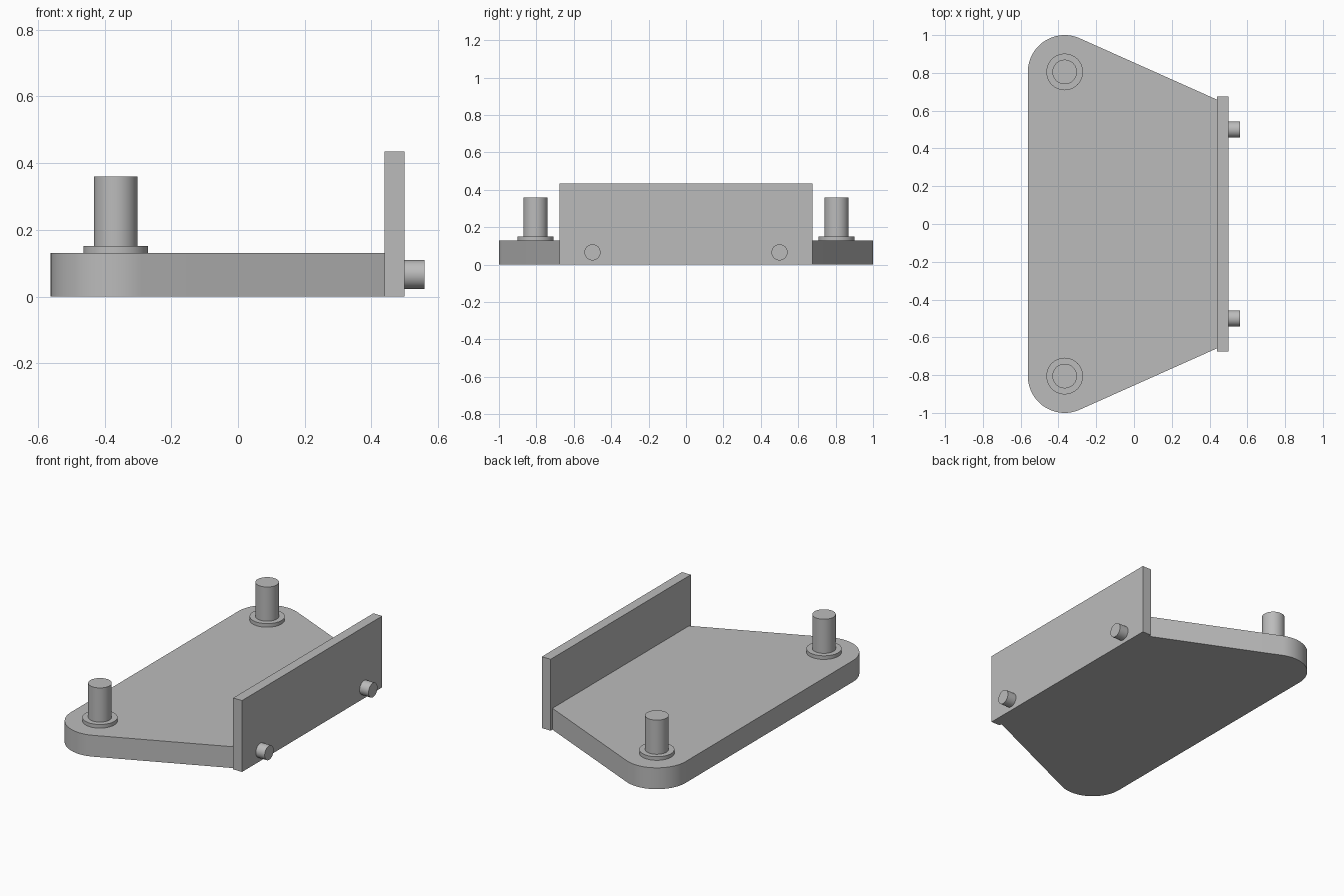
import bpy, bmesh, math
from mathutils import Vector

cube = bpy.data.objects.get("Cube")
if cube:
    bpy.data.objects.remove(cube)

grey = bpy.data.materials.new("plain grey")
grey.use_nodes = True
colour = (0.5, 0.5, 0.5, 1)
grey.diffuse_color = colour
grey.node_tree.nodes["Principled BSDF"].inputs["Base Color"].default_value = colour

THICK = 0.13
POST_X, POST_Y, CORNER_R = -0.367, 0.805, 0.195
WALL_IN, WALL_OUT = 0.44, 0.50


def finish(obj, name, smooth=True):
    obj.name = name
    obj.data.name = name
    obj.data.materials.append(grey)
    if smooth:
        bpy.ops.object.select_all(action='DESELECT')
        obj.select_set(True)
        bpy.context.view_layer.objects.active = obj
        bpy.ops.object.shade_smooth_by_angle(angle=math.radians(30))
    return obj


def cylinder(name, radius, start, end):
    start, end = Vector(start), Vector(end)
    axis = end - start
    bpy.ops.mesh.primitive_cylinder_add(
        vertices=48, radius=radius, depth=axis.length, location=(start + end) / 2,
        rotation=axis.to_track_quat('Z', 'Y').to_euler())
    return finish(bpy.context.object, name)


# Base plate: rounded back corners, straight tangent edges tapering to the wall
corner = Vector((POST_X, POST_Y))
tip = Vector((WALL_IN, 0.658))
to_tip = tip - corner
tangent = math.atan2(to_tip.y, to_tip.x) + math.acos(CORNER_R / to_tip.length)
steps = 24
half = [tip]
for i in range(steps + 1):
    a = tangent + (math.pi - tangent) * i / steps
    half.append(corner + CORNER_R * Vector((math.cos(a), math.sin(a))))
outline = half + [Vector((p.x, -p.y)) for p in reversed(half)]

bm = bmesh.new()
bottom = bm.faces.new([bm.verts.new((p.x, p.y, 0)) for p in outline])
top = bmesh.ops.extrude_face_region(bm, geom=[bottom])["geom"]
bmesh.ops.translate(bm, vec=(0, 0, THICK),
                    verts=[v for v in top if isinstance(v, bmesh.types.BMVert)])
bmesh.ops.recalc_face_normals(bm, faces=bm.faces)
mesh = bpy.data.meshes.new("base_plate")
bm.to_mesh(mesh)
bm.free()
plate = bpy.data.objects.new("base_plate", mesh)
bpy.context.collection.objects.link(plate)
finish(plate, "base_plate")

# Upright wall along the narrow edge
bpy.ops.mesh.primitive_cube_add(size=1, location=((WALL_IN + WALL_OUT) / 2, 0, 0.2175))
wall = bpy.context.object
wall.scale = (WALL_OUT - WALL_IN, 1.35, 0.435)
finish(wall, "upright_wall", smooth=False)

# Posts with collars, and pins on the outer wall face
for side, y in (("front", -1), ("back", 1)):
    py = y * POST_Y
    cylinder(side + "_collar", 0.097, (POST_X, py, THICK), (POST_X, py, 0.152))
    cylinder(side + "_post", 0.065, (POST_X, py, 0.152), (POST_X, py, 0.36))
    cylinder(side + "_pin", 0.043, (WALL_OUT, y * 0.5, 0.066), (0.56, y * 0.5, 0.066))
